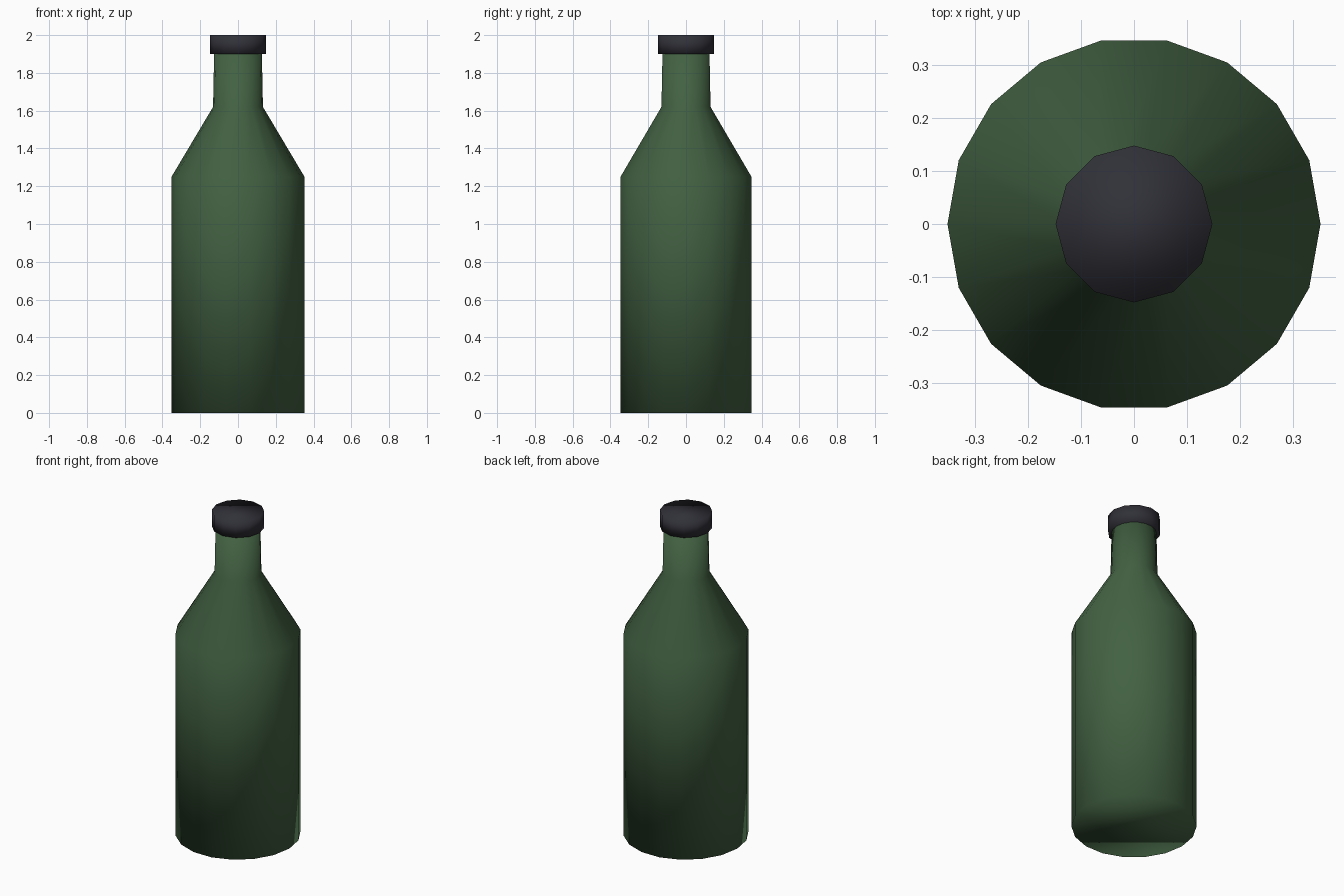
import bpy
import bmesh
from math import cos, sin, tau

cube = bpy.data.objects.get("Cube")
if cube:
    bpy.data.objects.remove(cube, do_unlink=True)


def make_material(name, colour):
    mat = bpy.data.materials.new(name)
    mat.use_nodes = True
    mat.diffuse_color = colour
    bsdf = next(n for n in mat.node_tree.nodes if n.type == "BSDF_PRINCIPLED")
    bsdf.inputs["Base Color"].default_value = colour
    return mat


def turned_part(name, profile, sides, mat):
    """Turn a (radius, height) profile into a closed, smooth-shaded solid."""
    bm = bmesh.new()
    rings = [[bm.verts.new((r * cos(tau * i / sides), r * sin(tau * i / sides), z))
              for i in range(sides)] for r, z in profile]
    for low, high in zip(rings, rings[1:]):
        for i in range(sides):
            j = (i + 1) % sides
            bm.faces.new((low[i], low[j], high[j], high[i]))
    bm.faces.new(rings[0][::-1])
    bm.faces.new(rings[-1])
    for face in bm.faces:
        face.smooth = True
    mesh = bpy.data.meshes.new(name)
    bm.to_mesh(mesh)
    bm.free()
    mesh.materials.append(mat)
    obj = bpy.data.objects.new(name, mesh)
    bpy.context.collection.objects.link(obj)
    return obj


green_glass = make_material("green glass", (0.055, 0.12, 0.055, 1))
dark_cap = make_material("dark cap", (0.03, 0.03, 0.04, 1))

# Bottle: straight body, sloping shoulder, slightly tapered neck
turned_part("bottle_body",
            [(0.352, 0), (0.352, 1.25), (0.132, 1.62), (0.126, 1.92)],
            18, green_glass)

# Cap: short cylinder with fewer sides
turned_part("bottle_cap", [(0.148, 1.9), (0.148, 2)], 12, dark_cap)
